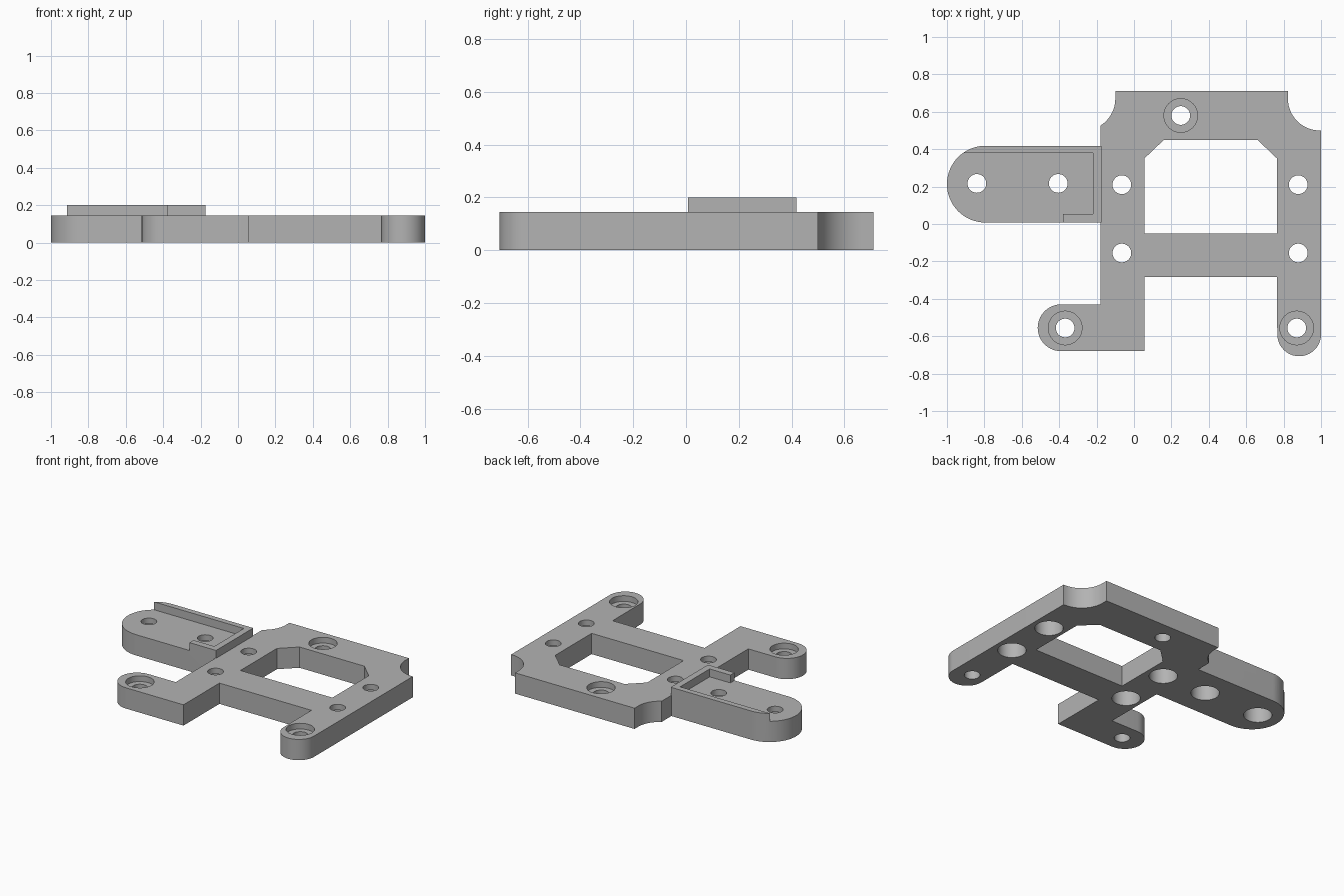
import bpy, bmesh
from math import radians, cos, sin

if "Cube" in bpy.data.objects:
    bpy.data.objects.remove(bpy.data.objects["Cube"], do_unlink=True)

THICK, LIP_TOP = 0.145, 0.2
HOLE_R, BORE_R = 0.05, 0.09

grey = bpy.data.materials.new("plain grey")
grey.use_nodes = True
grey.diffuse_color = (0.45, 0.45, 0.45, 1)
grey.node_tree.nodes["Principled BSDF"].inputs["Base Color"].default_value = grey.diffuse_color


def arc(cx, cy, r, a0, a1, n=20):
    """Points along an arc, angles in degrees."""
    angles = [radians(a0 + (a1 - a0) * i / n) for i in range(n + 1)]
    return [(cx + r * cos(a), cy + r * sin(a)) for a in angles]


def circle(c, r):
    return arc(*c, r, 0, 360, 48)[:-1]


def prism(name, profiles, z0, z1):
    """Extrude flat outlines upward into one object."""
    bm = bmesh.new()
    for pts in profiles:
        face = bm.faces.new([bm.verts.new((x, y, z0)) for x, y in pts])
        ext = bmesh.ops.extrude_face_region(bm, geom=[face])
        top = [v for v in ext["geom"] if isinstance(v, bmesh.types.BMVert)]
        bmesh.ops.translate(bm, verts=top, vec=(0, 0, z1 - z0))
    bmesh.ops.recalc_face_normals(bm, faces=bm.faces)
    mesh = bpy.data.meshes.new(name)
    bm.to_mesh(mesh)
    bm.free()
    mesh.materials.append(grey)
    ob = bpy.data.objects.new(name, mesh)
    bpy.context.collection.objects.link(ob)
    return ob


def select(ob):
    bpy.ops.object.select_all(action="DESELECT")
    ob.select_set(True)
    bpy.context.view_layer.objects.active = ob


def combine(ob, other, operation):
    mod = ob.modifiers.new("shape", "BOOLEAN")
    mod.operation, mod.solver, mod.object = operation, "EXACT", other
    select(ob)
    bpy.ops.object.modifier_apply(modifier=mod.name)
    bpy.data.objects.remove(other, do_unlink=True)


# Bracket outline, clockwise from the back edge
tab_c, tab_r = (-0.795, 0.213), 0.205
outline = [(-0.1, 0.71), (0.823, 0.71)]
outline += arc(0.993, 0.67, 0.17, 180, 270) + [(1, 0.5)]
outline += arc(0.883, -0.59, 0.117, 0, -180)              # front left foot
outline += [(0.765, -0.283), (0.055, -0.283), (0.055, -0.68)]
outline += arc(-0.39, -0.555, 0.125, 270, 90)             # front right foot
outline += [(-0.18, -0.43), (-0.18, tab_c[1] - tab_r)]
outline += arc(*tab_c, tab_r, 270, 90, 32)                # side tab
outline += [(-0.18, tab_c[1] + tab_r)]
outline += arc(-0.27, 0.67, 0.17, -58, 0, 16)
bracket = prism("bracket_plate", [outline], 0, THICK)

# Raised lip around the tab
lip = arc(*tab_c, tab_r, 126, 90, 10)
lip += [(-0.175, 0.418), (-0.175, 0.008), (-0.38, 0.008), (-0.38, 0.053),
        (-0.22, 0.053), (-0.22, 0.379)]
combine(bracket, prism("tab_lip", [lip], THICK - 0.02, LIP_TOP), "UNION")

# Window and through holes
window = [(0.055, -0.052), (0.765, -0.052), (0.765, 0.35),
          (0.66, 0.45), (0.16, 0.45), (0.055, 0.35)]
top_bored = [(0.25, 0.58), (-0.368, -0.556), (0.87, -0.556)]
under_bored = [(x, y) for x in (-0.065, 0.878) for y in (0.21, -0.155)]
under_bored += [(x, 0.217) for x in (-0.84, -0.405)]
holes = [window] + [circle(c, HOLE_R) for c in top_bored + under_bored]
combine(bracket, prism("hole_cutter", holes, -0.1, 0.4), "DIFFERENCE")

# Counterbores: shallow from above, deep from below
upper = prism("upper_bores", [circle(c, BORE_R) for c in top_bored], THICK - 0.04, 0.4)
combine(bracket, upper, "DIFFERENCE")
lower = prism("lower_bores", [circle(c, BORE_R) for c in under_bored], -0.1, 0.105)
combine(bracket, lower, "DIFFERENCE")

select(bracket)
bpy.ops.object.shade_smooth_by_angle(angle=radians(30))
